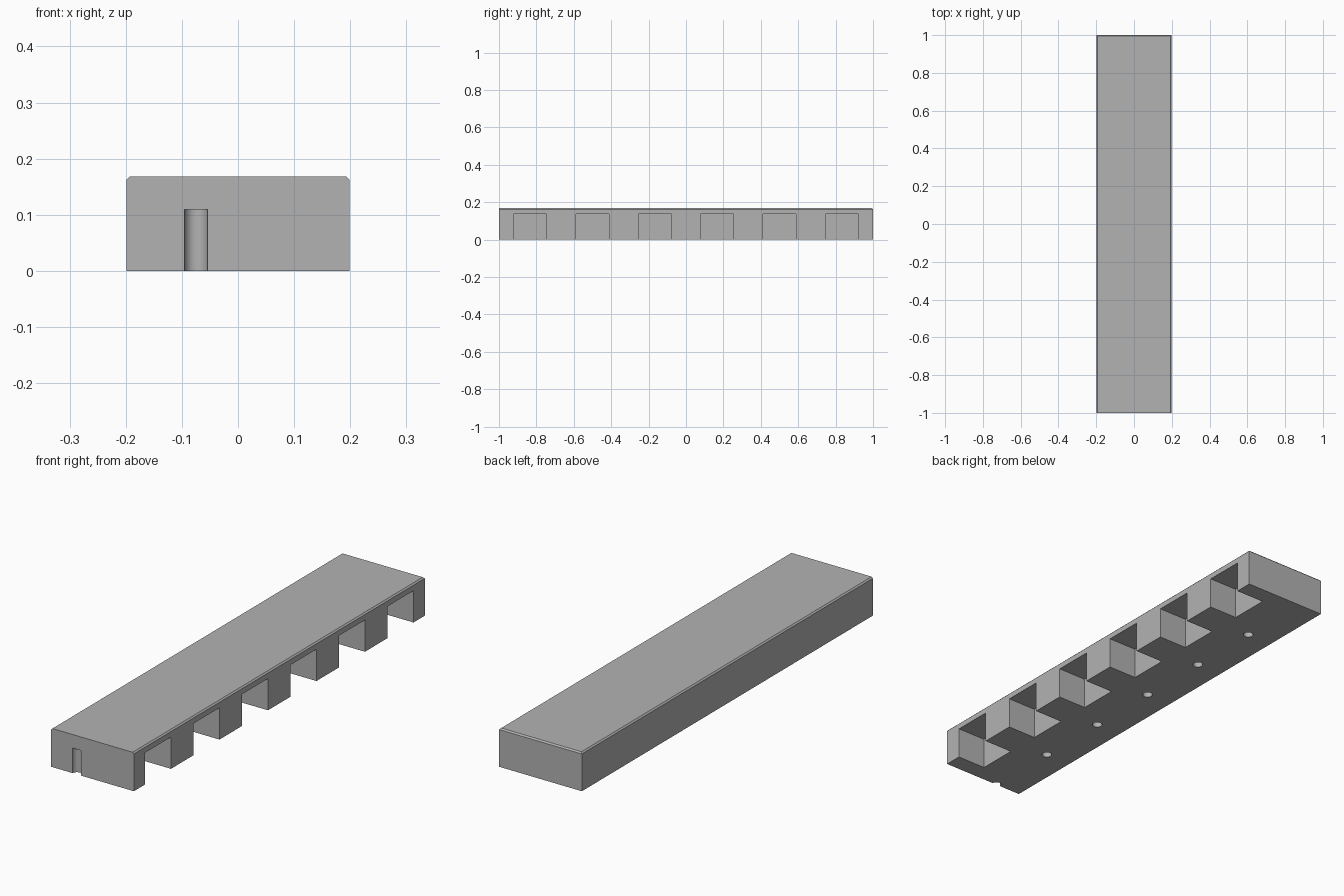
import bpy
import bmesh
from math import radians
from mathutils import Matrix, Vector

cube = bpy.data.objects.get("Cube")
if cube:
    bpy.data.objects.remove(cube, do_unlink=True)

WIDTH, LENGTH, HEIGHT = 0.398, 2.0, 0.168
CHAMFER = 0.006
PITCH = LENGTH / 6
POCKET_DEPTH, POCKET_WIDTH, POCKET_TOP = 0.139, 0.177, 0.138
HOLE_X, HOLE_RADIUS, HOLE_TOP = -0.075, 0.0205, 0.109
SINK = 0.05  # how far cutters reach past the surface

grey = bpy.data.materials.new("plain grey")
grey.use_nodes = True
grey.diffuse_color = (0.45, 0.45, 0.45, 1)
grey.node_tree.nodes["Principled BSDF"].inputs["Base Color"].default_value = grey.diffuse_color


def add_box(bm, low, high):
    low, high = Vector(low), Vector(high)
    matrix = Matrix.Translation((low + high) / 2) @ Matrix.Diagonal((*(high - low), 1))
    bmesh.ops.create_cube(bm, size=1, matrix=matrix)


def add_object(name, bm):
    mesh = bpy.data.meshes.new(name)
    bm.to_mesh(mesh)
    bm.free()
    mesh.materials.append(grey)
    obj = bpy.data.objects.new(name, mesh)
    bpy.context.collection.objects.link(obj)
    return obj


# Long block with chamfered top edges on both sides and the back
bm = bmesh.new()
add_box(bm, (-WIDTH / 2, -LENGTH / 2, 0), (WIDTH / 2, LENGTH / 2, HEIGHT))
top_edges = []
for edge in bm.edges:
    middle = (edge.verts[0].co + edge.verts[1].co) / 2
    if middle.z > HEIGHT * 0.9 and middle.y > -LENGTH * 0.4:
        top_edges.append(edge)
bmesh.ops.bevel(bm, geom=top_edges, offset=CHAMFER, segments=1, affect='EDGES')
block = add_object("block", bm)

# Six square pockets, open to the side and the underside
pockets = bmesh.new()
for i in range(6):
    y = -LENGTH / 2 + PITCH * (i + 0.5)
    add_box(pockets, (WIDTH / 2 - POCKET_DEPTH, y - POCKET_WIDTH / 2, -SINK),
            (WIDTH / 2 + SINK, y + POCKET_WIDTH / 2, POCKET_TOP))

# Row of round blind holes; the first one breaks through the front as a slot
holes = bmesh.new()
for i in range(6):
    y = -LENGTH / 2 + PITCH * i
    bmesh.ops.create_cone(holes, cap_ends=True, segments=48,
                          radius1=HOLE_RADIUS, radius2=HOLE_RADIUS, depth=HOLE_TOP + SINK,
                          matrix=Matrix.Translation((HOLE_X, y, (HOLE_TOP - SINK) / 2)))

# Cut the block, then drop the cutters
bpy.context.view_layer.objects.active = block
block.select_set(True)
for name, shape in (("pocket_cutter", pockets), ("hole_cutter", holes)):
    cutter = add_object(name, shape)
    cutter.hide_render = True
    cut = block.modifiers.new(name, 'BOOLEAN')
    cut.operation = 'DIFFERENCE'
    cut.solver = 'EXACT'
    cut.object = cutter
    bpy.ops.object.modifier_apply(modifier=cut.name)
    bpy.data.objects.remove(cutter, do_unlink=True)

bpy.ops.object.shade_smooth_by_angle(angle=radians(30))
